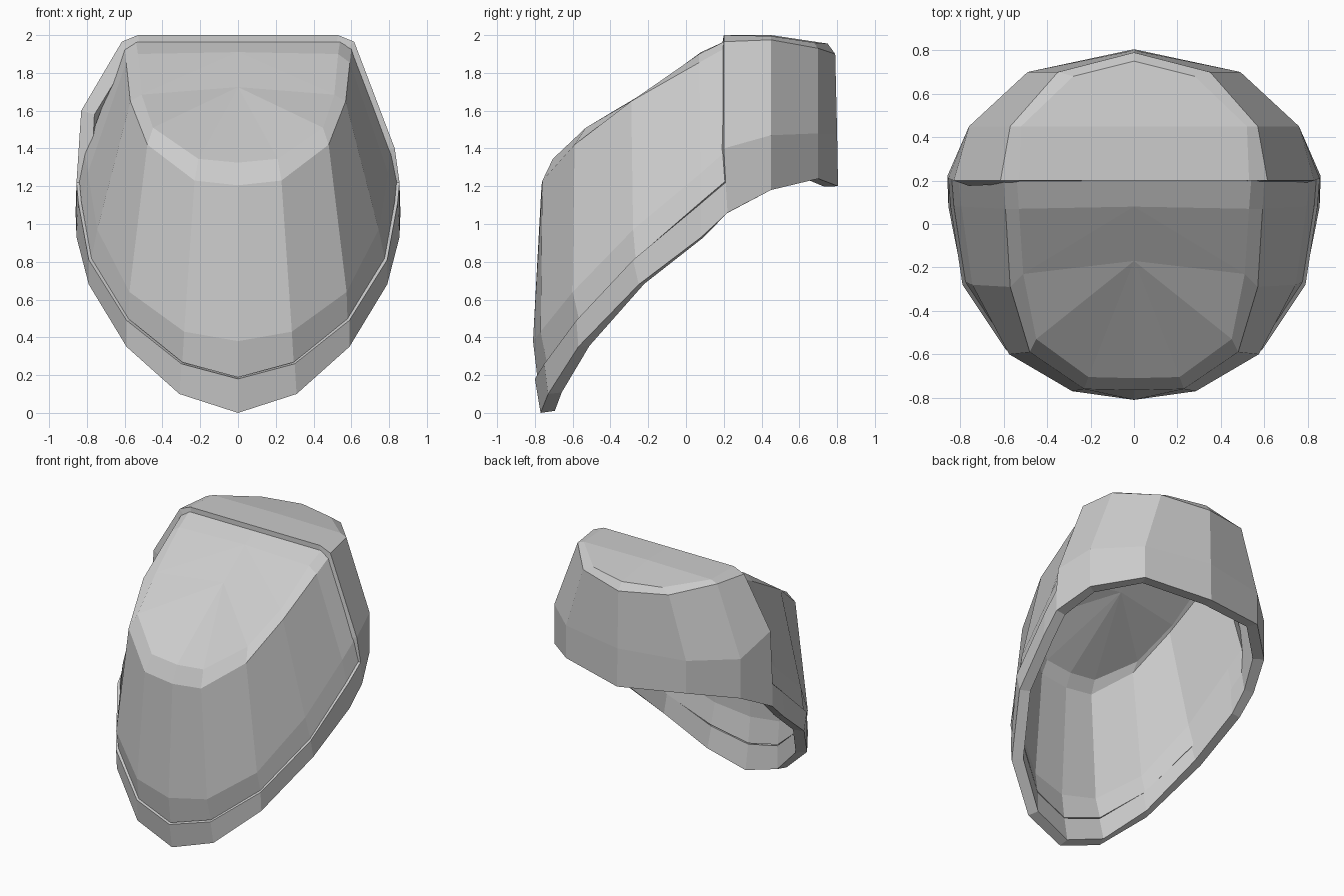
import bpy, bmesh
from mathutils import Vector

if "Cube" in bpy.data.objects:
    bpy.data.objects.remove(bpy.data.objects["Cube"])

CENTRE = Vector((0, 0, 1.1))


def shell(name, build, thickness):
    """Build both halves of an open sheet, weld them, face outward, thicken inward."""
    bm = bmesh.new()
    for side in (1, -1):
        for poly in build(side):
            bm.faces.new([bm.verts.new((x * side, y, z)) for x, y, z in poly])
    bmesh.ops.remove_doubles(bm, verts=bm.verts, dist=0.0005)
    bmesh.ops.recalc_face_normals(bm, faces=bm.faces)
    facing = sum(f.normal.dot(f.calc_center_median() - CENTRE) * f.calc_area() for f in bm.faces)
    if facing < 0:
        bmesh.ops.reverse_faces(bm, faces=bm.faces)
    mesh = bpy.data.meshes.new(name)
    bm.to_mesh(mesh)
    bm.free()
    obj = bpy.data.objects.new(name, mesh)
    bpy.context.collection.objects.link(obj)
    mod = obj.modifiers.new("thickness", 'SOLIDIFY')
    mod.thickness = thickness
    mod.offset = -1
    mod.use_even_offset = True
    return obj


def strips(a, b):
    """Quads between two rows of equal length."""
    return [(a[i], a[i + 1], b[i + 1], b[i]) for i in range(len(a) - 1)]


# Lower lip rows, from chin centre round to the hood joint
lip_low = [(0, -.77, 0), (.31, -.73, .10), (.59, -.57, .35), (.79, -.25, .68),
           (.855, .08, .93), (.86, .22, 1.06)]
lip_top = [(0, -.80, .18), (.30, -.75, .26), (.59, -.58, .49), (.79, -.28, .81),
           (.845, .08, 1.11), (.855, .21, 1.22)]


# Frame: back hood and chin lip in one piece
def frame(side):
    brow_z = 1.40 if side > 0 else 1.60
    top = [(.53, .2, 2), (.52, .45, 1.995), (.28, .68, 1.96), (0, .75, 1.955)]
    edge = [(.615, .2, 1.965), (.57, .45, 1.975), (.35, .7, 1.93), (0, .79, 1.9)]
    mid = [(.83, .2, brow_z), (.76, .45, 1.47), (.49, .7, 1.48), (0, .8, 1.48)]
    low = [lip_low[-1], (.76, .45, 1.18), (.49, .7, 1.24), (0, .805, 1.2)]
    polys = strips(lip_low, lip_top) + strips(top, edge) + strips(edge, mid)
    polys += strips(mid[1:], low[1:])
    polys.append((mid[0], lip_top[-1], low[0], low[1], mid[1]))
    polys.append(((0, .2, 2), top[0], top[1], (0, .45, 2)))
    polys.append(((0, .45, 2), top[1], top[2], top[3]))
    return polys


# Visor: base on the lip, chin bend, brow bend, bevel and sloping crown
def visor(side):
    base = [(x * .982, y + .013 * (y < 0), z + .008) for x, y, z in lip_top]
    chin = [(0, -.81, .38), (.285, -.77, .43), (.575, -.60, .64), (.745, -.28, .97),
            (.795, .08, 1.27), (.81, .205, 1.38)]
    brow = [(0, -.765, 1.205), (.23, -.76, 1.23), (.48, -.59, 1.42), (.57, -.29, 1.65),
            (.592, .07, 1.855), (.60, .205, 1.93)]
    bevel = [(0, -.71, 1.325), (.21, -.705, 1.345), (.45, -.53, 1.51), (.51, -.23, 1.685),
             (.53, .07, 1.90), (.54, .205, 1.967)]
    polys = strips(base, chin) + strips(chin, brow) + strips(brow, bevel)
    hub, ridge, back = (0, -.17, 1.725), (0, .08, 1.91), (0, .205, 1.967)
    polys += [(hub, bevel[i], bevel[i + 1]) for i in range(3)]
    polys += [(hub, bevel[3], ridge), (bevel[3], bevel[4], ridge),
              (ridge, bevel[4], bevel[5], back)]
    return polys


shell("helmet_frame", frame, .075)
shell("visor", visor, .06)
